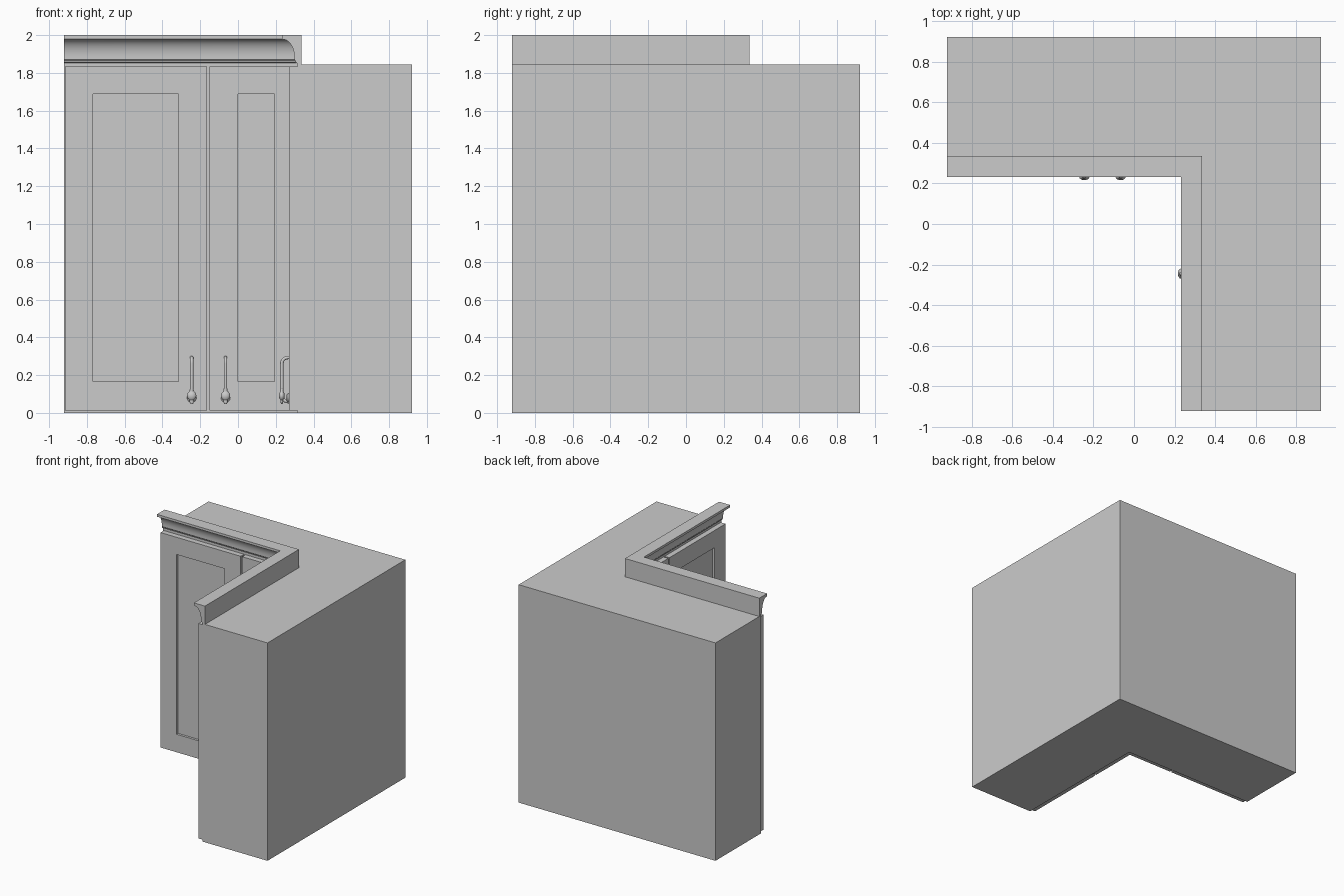
import bpy, bmesh, math
from mathutils import Matrix, Vector

if "Cube" in bpy.data.objects:
    bpy.data.objects.remove(bpy.data.objects["Cube"])

grey = bpy.data.materials.new("plain grey")
grey.use_nodes = True
grey.diffuse_color = (0.6, 0.6, 0.6, 1)
grey.node_tree.nodes["Principled BSDF"].inputs["Base Color"].default_value = grey.diffuse_color

HALF = 0.922          # half the cabinet width
BODY = 0.315          # front plane of the carcass
FACE = 0.27           # front plane of the doors
HEIGHT = 1.845
# Swaps x and y, carrying back-wing parts onto the side wing
SWAP = Matrix(((0, 1, 0, 0), (1, 0, 0, 0), (0, 0, 1, 0), (0, 0, 0, 1)))


def finish(name, bm, side_wing=False, smooth=False):
    if side_wing:
        bm.transform(SWAP)
    bmesh.ops.recalc_face_normals(bm, faces=bm.faces)
    mesh = bpy.data.meshes.new(name)
    bm.to_mesh(mesh)
    bm.free()
    mesh.materials.append(grey)
    obj = bpy.data.objects.new(name, mesh)
    bpy.context.collection.objects.link(obj)
    if smooth:
        bpy.ops.object.select_all(action="DESELECT")
        obj.select_set(True)
        bpy.context.view_layer.objects.active = obj
        bpy.ops.object.shade_smooth_by_angle(angle=math.radians(35))
    return obj


def loft(bm, rings):
    """Skin closed rings of points and cap both ends."""
    rows = [[bm.verts.new(p) for p in ring] for ring in rings]
    for a, b in zip(rows, rows[1:]):
        for i in range(len(a)):
            j = (i + 1) % len(a)
            bm.faces.new((a[i], a[j], b[j], b[i]))
    bm.faces.new(rows[0])
    bm.faces.new(rows[-1])


def corner_sweep(name, profile, smooth=False):
    """Run an (offset, height) profile round the inside corner."""
    bm = bmesh.new()
    loft(bm, [[(-HALF, o, z) for o, z in profile],
              [(o, o, z) for o, z in profile],
              [(o, -HALF, z) for o, z in profile]])
    return finish(name, bm, smooth=smooth)


def door(name, x0, x1, px0, px1, side_wing):
    """Slab with a recessed centre panel."""
    def rect(a, b, low, high, y):
        return [(a, y, low), (b, y, low), (b, y, high), (a, y, high)]
    low, high, p_low, p_high = 0.013, 1.833, 0.165, 1.687
    bm = bmesh.new()
    loft(bm, [rect(x0, x1, low, high, BODY),
              rect(x0, x1, low, high, FACE),
              rect(px0, px1, p_low, p_high, FACE),
              rect(px0, px1, p_low, p_high, FACE + 0.02)])
    finish(name, bm, side_wing)


def tube(bm, points, radius, sides=12):
    """Round bar bent in the plane of constant x."""
    rings = []
    for i, p in enumerate(points):
        t = (points[min(i + 1, len(points) - 1)] - points[max(i - 1, 0)]).normalized()
        n = Vector((1, 0, 0))
        b = t.cross(n)
        angles = [math.tau * k / sides for k in range(sides)]
        rings.append([p + radius * (n * math.cos(a) + b * math.sin(a)) for a in angles])
    loft(bm, rings)


def lathe(bm, centre, profile, matrix, sides=16):
    """Turn a (radius, height) profile, then place it."""
    place = Matrix.Translation(centre) @ matrix
    loft(bm, [[place @ Vector((r * math.cos(math.tau * k / sides),
                               r * math.sin(math.tau * k / sides), h))
               for k in range(sides)] for r, h in profile])


def handle(name, x, side_wing):
    out = FACE - 0.038
    bm = bmesh.new()
    # Bowed bar with rounded ends
    bend = 0.032
    arc = [math.pi / 2 * k / 6 for k in range(7)]
    path = [Vector((x, FACE + 0.003, 0.293))]
    path += [Vector((x, out + bend * (1 - math.sin(a)), 0.293 - bend * (1 - math.cos(a)))) for a in arc]
    path += [Vector((x, out + bend * (1 - math.cos(a)), 0.092 - bend * math.sin(a))) for a in arc]
    path.append(Vector((x, FACE + 0.003, 0.06)))
    tube(bm, path, 0.009)
    # Bulb and finial at the lower end
    bulb = [(0.009, 0.04), (0.012, 0.025), (0.022, 0.013), (0.025, 0), (0.021, -0.013),
            (0.011, -0.022), (0.012, -0.03), (0.007, -0.042)]
    lathe(bm, (x, out, 0.09), bulb, Matrix.Diagonal((1, 0.62, 1, 1)))
    # Mounting rosettes
    rosette = [(0.025, -0.002), (0.025, 0.005), (0.018, 0.012), (0.008, 0.016)]
    lathe(bm, (x, FACE, 0.08), rosette, Matrix.Rotation(math.pi / 2, 4, "X"))
    finish(name, bm, side_wing, smooth=True)


# L-shaped carcass
corner_sweep("cabinet_body", [(BODY, 0), (BODY, HEIGHT), (HALF, HEIGHT), (HALF, 0)])

# Crown moulding: flat top band, deep cove, small bead at the foot
cove = [(0.238 + 0.06 * math.sin(a), 1.885 + 0.092 * math.cos(a))
        for a in [math.pi / 2 * k / 10 for k in range(11)]]
foot = [(0.298, 1.872), (0.303, 1.866), (0.303, 1.858), (0.312, 1.853), (0.312, HEIGHT)]
corner_sweep("crown_moulding",
             [(0.336, HEIGHT), (0.336, 2.0), (0.232, 2.0), (0.232, 1.98)] + cove + foot,
             smooth=True)

# Doors on both wings; the side wing fills the inside corner
for wing, side in (("back", False), ("side", True)):
    door(wing + "_wide_door", -0.915, -0.164, -0.767, -0.315, side)
    door(wing + "_narrow_door", -0.15, BODY if side else FACE, 0.0, 0.193, side)
    handle(wing + "_wide_door_handle", -0.245, side)
handle("back_narrow_door_handle", -0.066, False)
